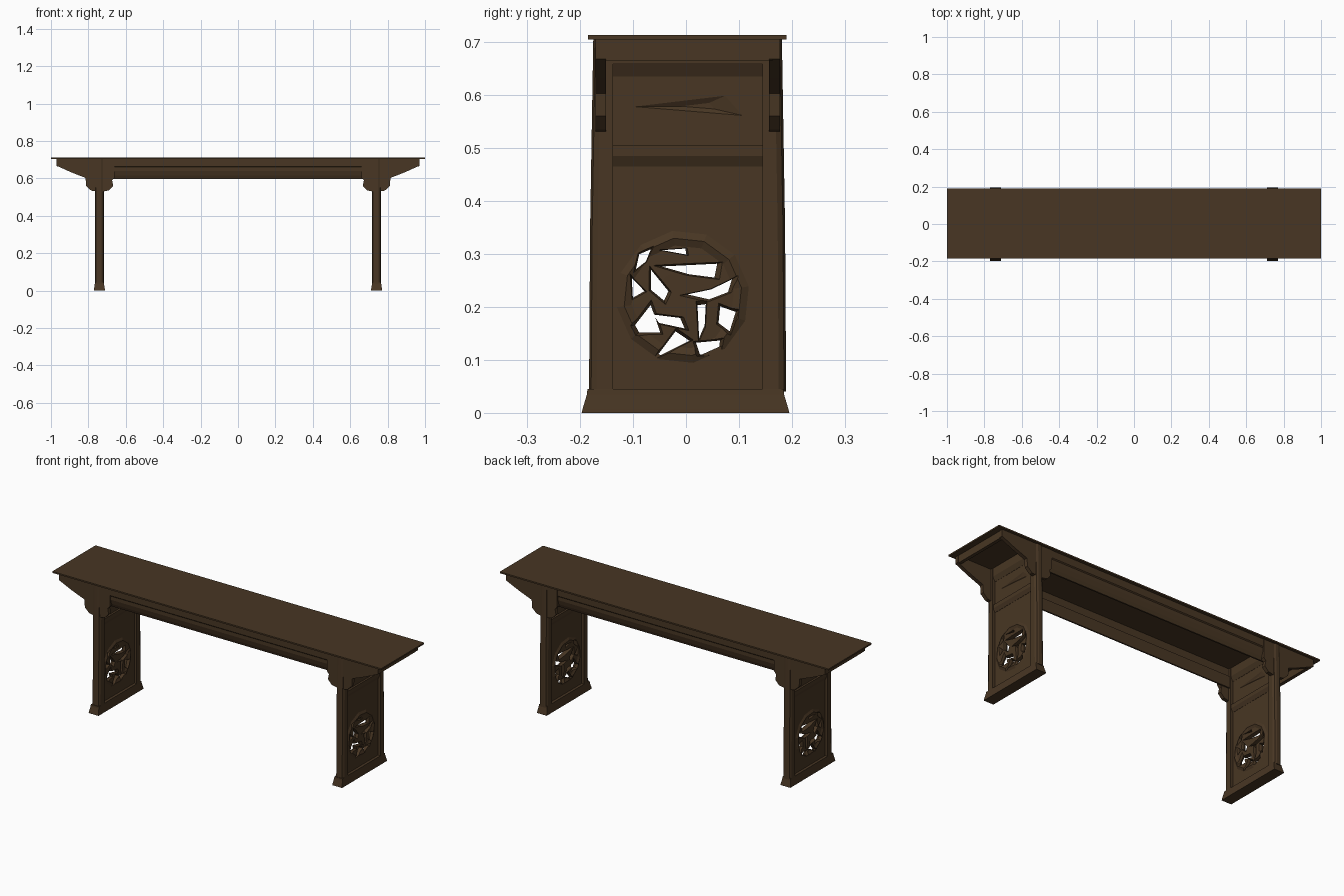
import bpy, bmesh, math
from mathutils import Vector

if "Cube" in bpy.data.objects:
    bpy.data.objects.remove(bpy.data.objects["Cube"])

wood = bpy.data.materials.new("dark brown wood")
wood.diffuse_color = (0.065, 0.037, 0.017, 1)
wood.use_nodes = True
wood.node_tree.nodes["Principled BSDF"].inputs["Base Color"].default_value = wood.diffuse_color
YC = 0.003      # depth centre of the frame
LX = 0.741      # x position of the end supports


def loft(name, rings, mirror=False):
    """Skin a list of equal-length point rings and cap both ends."""
    bm = bmesh.new()
    loops = [[bm.verts.new(p) for p in r] for r in rings]
    n = len(loops[0])
    for a, b in zip(loops, loops[1:]):
        for i in range(n):
            j = (i + 1) % n
            bm.faces.new((a[i], a[j], b[j], b[i]))
    bm.faces.new(loops[0][::-1])
    bm.faces.new(loops[-1])
    bmesh.ops.recalc_face_normals(bm, faces=bm.faces)
    me = bpy.data.meshes.new(name)
    bm.to_mesh(me)
    bm.free()
    me.materials.append(wood)
    ob = bpy.data.objects.new(name, me)
    bpy.context.collection.objects.link(ob)
    if mirror:
        add_mirror(ob)
    return ob


def add_mirror(ob):
    ob.modifiers.new("mirror", 'MIRROR').use_axis = (True, False, False)


def box(name, x, y, z, mirror=False):
    return loft(name, [[(x[0], y[0], h), (x[1], y[0], h), (x[1], y[1], h), (x[0], y[1], h)]
                       for h in z], mirror)


def cut(ob, cutters):
    """Subtract the cutters, bake the result and delete them."""
    for c in cutters:
        m = ob.modifiers.new("cut", 'BOOLEAN')
        m.object, m.operation, m.solver = c, 'DIFFERENCE', 'EXACT'
    dg = bpy.context.evaluated_depsgraph_get()
    me = bpy.data.meshes.new_from_object(ob.evaluated_get(dg))
    ob.modifiers.clear()
    ob.data = me
    for c in cutters:
        bpy.data.objects.remove(c)


def circle(r, x, n=12):
    return [(x, -0.006 + r * math.cos(math.tau * (i + .3) / n),
             0.219 + r * math.sin(math.tau * (i + .3) / n)) for i in range(n)]


# table top and the rails under it
box("table_top", (-1, 1), (-0.185, 0.19), (0.705, 0.713))
box("end_rail", (0.95, 0.968), (YC - 0.155, YC + 0.16), (0.665, 0.705), True)

# bracket outline (x, z), running from the table end round the leg to the apron
bracket = [(0.97, 0.705), (0.97, 0.668), (0.89, 0.632), (0.815, 0.603), (0.812, 0.56),
           (0.785, 0.535), (0.74, 0.527), (0.69, 0.536), (0.667, 0.56), (0.673, 0.59),
           (0.66, 0.605), (0.66, 0.705)]
# apron cross-section (distance from centre, z), leaning inwards at the bottom
apron = [(0.172, 0.705), (0.172, 0.665), (0.167, 0.66), (0.167, 0.64), (0.160, 0.615),
         (0.152, 0.597), (0.144, 0.597), (0.144, 0.66), (0.152, 0.665), (0.152, 0.705)]

for side, s in (("front", -1), ("back", 1)):
    loft(side + "_apron", [[(x, YC + s * d, z) for d, z in apron] for x in (-0.72, 0.72)])
    loft(side + "_bracket", [[(x, YC + s * d, z) for x, z in bracket] for d in (0.154, 0.174)], True)
    # leg with rounded outer edges, leaning slightly inwards towards the top
    rings = []
    for z, o in ((0.04, 0.186), (0.35, 0.184), (0.705, 0.178)):
        section = [(-0.024, 0.141), (-0.024, o - 0.014), (-0.018, o - 0.004), (-0.008, o),
                   (0.008, o), (0.018, o - 0.004), (0.024, o - 0.014), (0.024, 0.141)]
        rings.append([(LX + x, YC + s * y, z) for x, y in section])
    loft(side + "_leg", rings, True)

# flared feet
loft("foot", [[(LX + sx * w, -0.001 + sy * d, z) for sx, sy in ((-1, -1), (1, -1), (1, 1), (-1, 1))]
              for z, w, d in ((0, 0.030, 0.196), (0.008, 0.029, 0.194),
                              (0.035, 0.025, 0.186), (0.045, 0.024, 0.185))], True)

# cross rails between the legs, tapering underneath
for name, lo, mid, hi, w in (("middle_rail", 0.465, 0.485, 0.505, 0.020),
                             ("upper_rail", 0.635, 0.660, 0.705, 0.022)):
    sec = [(-w, hi), (-w, mid), (-0.010, lo), (0.010, lo), (w, mid), (w, hi)]
    loft(name, [[(LX + x, YC + y, z) for x, z in sec] for y in (-0.142, 0.142)], True)

# lower panel with a round opening
panel = box("lower_panel", (LX - 0.009, LX + 0.009), (YC - 0.142, YC + 0.142), (0.04, 0.47))
cut(panel, [loft("opening_cutter", [circle(0.118, LX - 0.1), circle(0.118, LX + 0.1)])])
add_mirror(panel)

# upper panel with a long carved recess on both faces
panel = box("upper_panel", (LX - 0.009, LX + 0.009), (YC - 0.142, YC + 0.142), (0.50, 0.64))
slit = [(-0.100, 0.578), (0.075, 0.599), (0.108, 0.561)]
mid_y, mid_z = 0.03, 0.579
cut(panel, [loft("recess_cutter",
                 [[(LX + s * x, mid_y + (y - mid_y) * k, mid_z + (z - mid_z) * k) for y, z in slit]
                  for x, k in ((0.003, 0.3), (0.0092, 1.0), (0.02, 1.1))]) for s in (-1, 1)])
add_mirror(panel)

# openwork medallion: dished disc pierced by irregular chiselled holes
medallion = loft("carved_medallion",
                 [circle(r, LX + x) for r, x in ((0.05, -0.013), (0.098, -0.010), (0.112, -0.016),
                                                 (0.128, -0.008), (0.128, 0.008), (0.112, 0.016),
                                                 (0.098, 0.010), (0.05, 0.013))])
# hole outlines in centimetres (y, z)
holes = [
    [(-9.4, 27.2), (-8.8, 29.9), (-6.7, 30.8), (-7.6, 28.6)],
    [(-4.4, 30.7), (-0.2, 31.0), (0, 29.9)],
    [(-4.3, 27.6), (5.7, 28.1), (5.2, 25.6), (0.6, 26.2)],
    [(-10.2, 25.4), (-7.9, 23), (-10, 21.8)],
    [(-6.5, 26.8), (-3.4, 23), (-4.2, 21.3), (-6.5, 23.2)],
    [(8.5, 25.1), (7.8, 22.8), (4.4, 21.5), (0.5, 22.4), (4.8, 23.3)],
    [(-9.5, 16.6), (-6.7, 20.2), (-5.7, 17.5), (-5, 15.3), (-8.8, 15.3)],
    [(-6, 18.5), (-1.2, 17.9), (-0.4, 16), (-5, 17)],
    [(2.2, 20.2), (3.7, 20.4), (3.5, 16.6), (2.5, 14.3)],
    [(-5.5, 10.6), (-2, 15.3), (0.5, 13.6)],
    [(2, 13.2), (6.3, 13.6), (6.1, 11.3), (2.7, 11.1)],
    [(6.5, 20), (9.3, 19), (8.2, 15.5), (6.2, 17)]]
cutters = []
for h in holes:
    c = sum((Vector(p) for p in h), Vector((0, 0))) / len(h)
    cutters.append(loft("hole_cutter", [
        [(LX + x, (c.x + (p[0] - c.x) * k) / 100, (c.y + (p[1] - c.y) * k) / 100) for p in h]
        for x, k in ((-0.03, 1.75), (-0.014, 1.4), (0, 1.05), (0.014, 1.4), (0.03, 1.75))]))
cut(medallion, cutters)
add_mirror(medallion)
